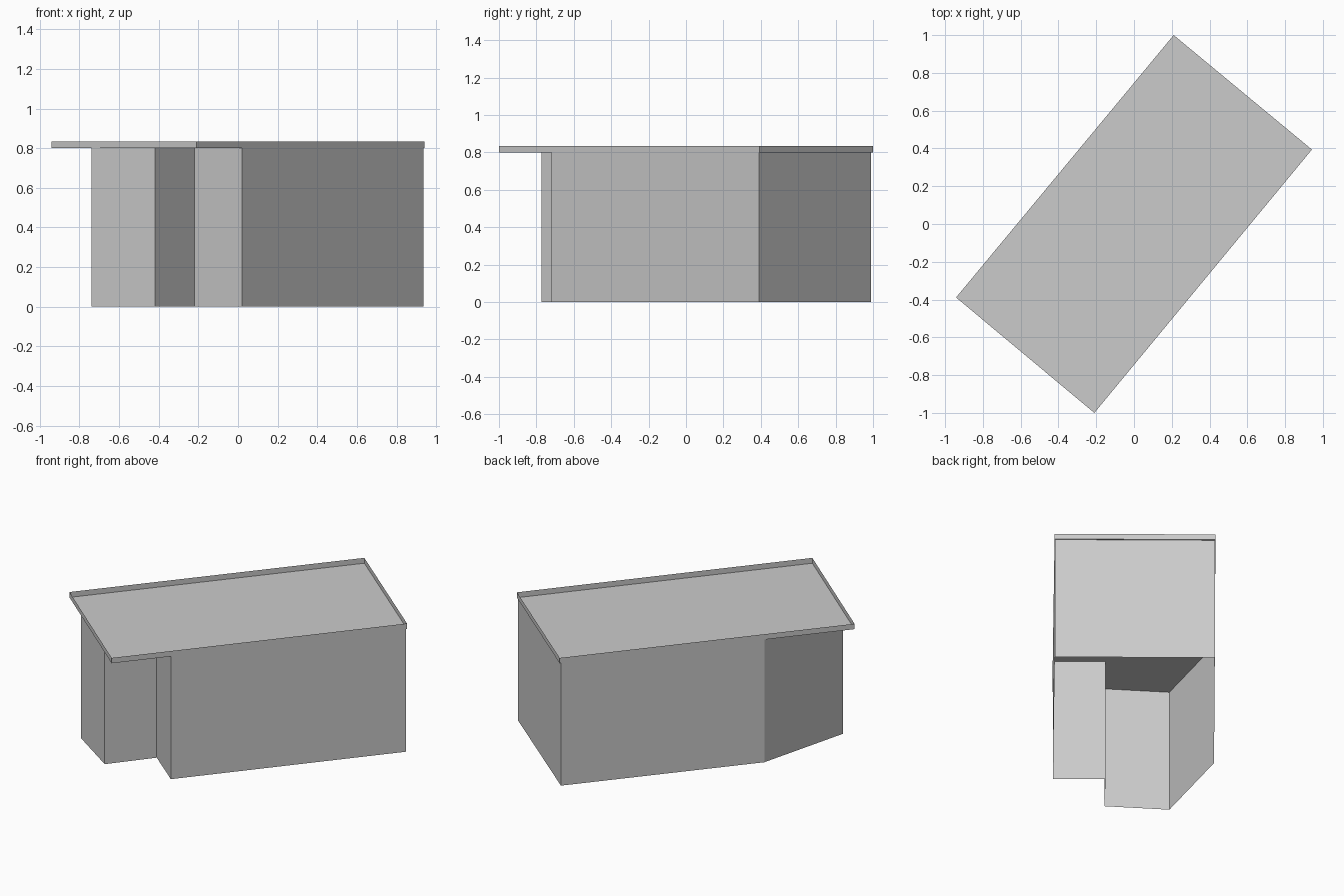
import bpy
import bmesh

if "Cube" in bpy.data.objects:
    bpy.data.objects.remove(bpy.data.objects["Cube"], do_unlink=True)

WALL_TOP, RIM_TOP = 0.80, 0.835

grey = bpy.data.materials.new("plain_grey")
grey.use_nodes = True
colour = (0.6, 0.6, 0.6, 1.0)
grey.diffuse_color = colour
grey.node_tree.nodes["Principled BSDF"].inputs["Base Color"].default_value = colour


def band(name, outline, bottom, top, floor=False):
    """Upright band of thin faces around an outline, with an optional floor."""
    bm = bmesh.new()
    low = [bm.verts.new((x, y, bottom)) for x, y in outline]
    high = [bm.verts.new((x, y, top)) for x, y in outline]
    for i in range(len(outline)):
        j = (i + 1) % len(outline)
        bm.faces.new((low[i], low[j], high[j], high[i]))
    if floor:
        bm.faces.new(low[::-1])
    mesh = bpy.data.meshes.new(name)
    bm.to_mesh(mesh)
    bm.free()
    mesh.materials.append(grey)
    obj = bpy.data.objects.new(name, mesh)
    bpy.context.collection.objects.link(obj)
    return obj


# Walls: open below, with a stepped porch corner and a slanted rear corner
wall_plan = [(-0.74, -0.557), (-0.42, -0.772), (-0.22, -0.522), (0.02, -0.72),
             (0.937, 0.39), (0.208, 0.99), (-0.588, 0.034)]
band("walls", wall_plan, 0.0, WALL_TOP)

# Roof: shallow open tray with a thin upright rim
roof_plan = [(-0.942, -0.389), (-0.21, -1.0), (0.942, 0.394), (0.21, 1.0)]
band("roof_tray", roof_plan, WALL_TOP, RIM_TOP, floor=True)
